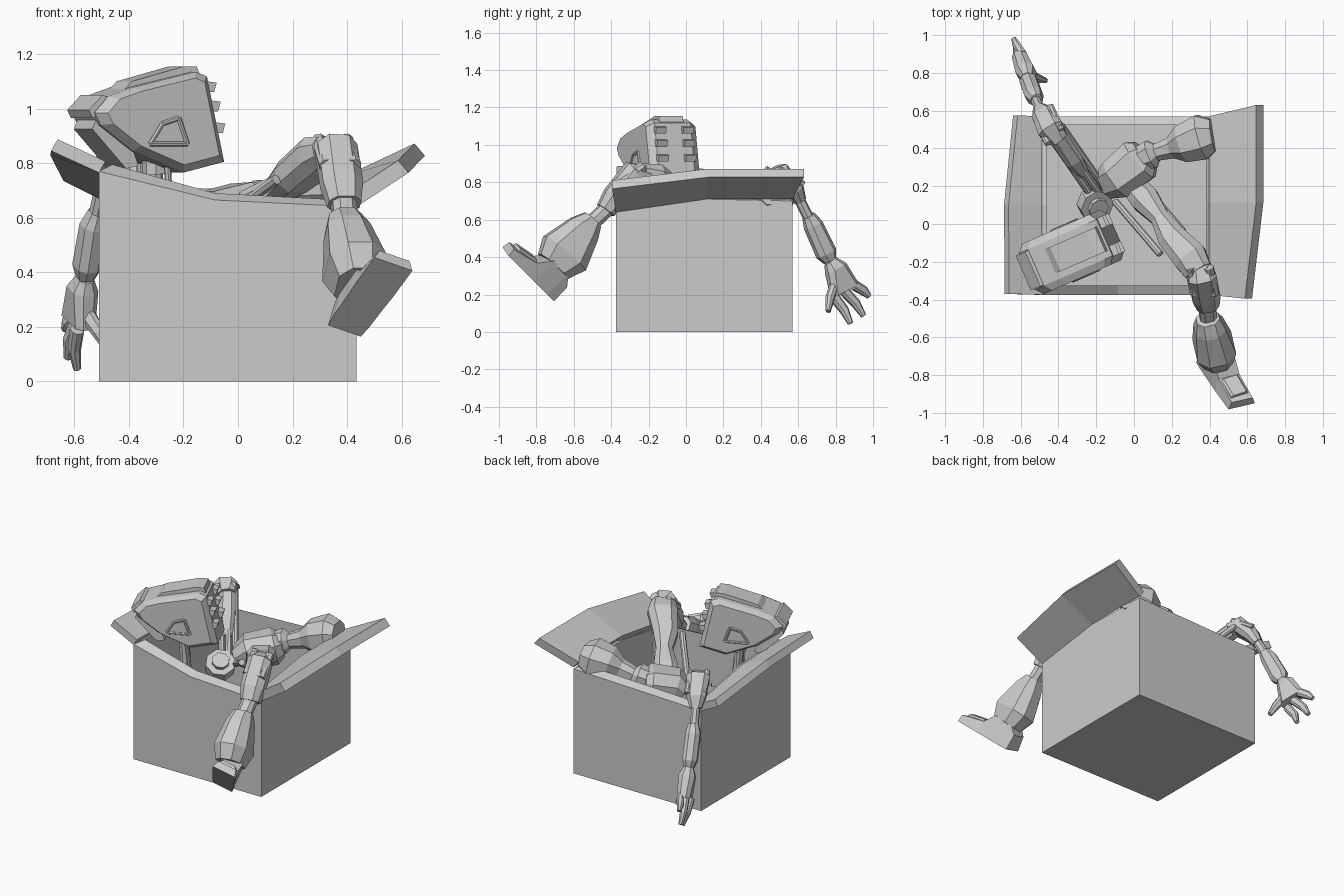
import bpy, bmesh, math
from mathutils import Vector as V


def loft(name, rings):
    """Closed solid through rings of equal point count."""
    bm = bmesh.new()
    rows = [[bm.verts.new(p) for p in r] for r in rings]
    n = len(rows[0])
    for a, b in zip(rows, rows[1:]):
        for i in range(n):
            bm.faces.new((a[i], a[(i + 1) % n], b[(i + 1) % n], b[i]))
    bm.faces.new(rows[0][::-1])
    bm.faces.new(rows[-1])
    bmesh.ops.recalc_face_normals(bm, faces=bm.faces)
    me = bpy.data.meshes.new(name)
    bm.to_mesh(me)
    bm.free()
    ob = bpy.data.objects.new(name, me)
    bpy.context.collection.objects.link(ob)
    return ob


def limb(name, secs, side):
    """Chamfered box along a path; each section is (point, width, height)."""
    pts = [V(s[0]) for s in secs]
    rings = []
    for i, (p, w, h) in enumerate(secs):
        d = (pts[min(i + 1, len(pts) - 1)] - pts[max(i - 1, 0)]).normalized()
        s = V(side)
        s = (s - d * s.dot(d)).normalized()
        n = d.cross(s)
        c = 0.28 * min(w, h)
        a, b = w / 2, h / 2
        o = [(a, b - c), (a - c, b), (c - a, b), (-a, b - c),
             (-a, c - b), (c - a, -b), (a - c, -b), (a, c - b)]
        rings.append([pts[i] + s * x + n * y for x, y in o])
    return loft(name, rings)


def rod(name, a, b, r):
    return limb(name, [(a, 2 * r, 2 * r), (b, 2 * r, 2 * r)], (0.3, 1, 0.2))


# open box
rim = [(-.51, -.375, .77), (-.085, -.375, .665), (.435, -.375, .64), (.435, .11, .71),
       (.435, .57, .70), (-.51, .57, .67), (-.51, .1, .76)]


def inset(p, z):
    return (min(max(p[0], -.46), .385), min(max(p[1], -.325), .525), z)


loft("box", [[(x, y, 0) for x, y, z in rim], rim,
             [inset(p, p[2] + .025) for p in rim], [inset(p, .05) for p in rim]])


# side flaps
def flap(name, base, tip, up):
    up = V(up)
    loft(name, [[V(b), V(t), V(t) + up, V(b) + up] for b, t in zip(base, tip)])


flap("right_flap", [(.435, -.375, .64), (.435, .11, .71), (.435, .57, .71)],
     [(.625, -.395, .765), (.685, .115, .827), (.685, .63, .827)], (-.038, 0, .045))
flap("left_flap", [(-.51, -.375, .765), (-.51, .1, .755), (-.51, .57, .67)],
     [(-.685, -.37, .845), (-.688, .1, .83), (-.64, .575, .735)], (.024, 0, .042))

# head, in a frame turned toward the front left
O, F, L = V((-.06, -.03, 0)), V((-.915, -.4, 0)), V((-.4, .915, 0))


def H(u, v, z):
    return O + F * u + L * v + V((0, 0, z))


prof = [(.036, .805), (.2, .765), (.4, .845), (.53, .94), (.555, .985),
        (.50, 1.045), (.4, 1.078), (.15, 1.135), (.105, 1.118)]


def layer(v, k):
    return [H(.29 + (u - .29) * k, v, .97 + (z - .97) * k) for u, z in prof]


loft("head", [layer(-.145, .86), layer(-.105, 1), layer(.105, 1), layer(.145, .86)])


def plate(name, poly, v0, v1):
    loft(name, [[H(u, v, z) for u, z in poly] for v in (v0, v1)])


plate("crown_plate", [(.11, 1.10), (.13, 1.155), (.18, 1.155), (.39, 1.10), (.44, 1.05)], -.07, .07)
plate("jaw", [(.54, .96), (.555, .925), (.42, .78), (.37, .79), (.4, .87)], -.085, .085)
plate("brow", [(.47, 1.03), (.52, 1.05), (.575, .995), (.56, .965)], -.1, .1)
for s in (-1, 1):
    for j, z in enumerate((.91, .99, 1.06)):
        u = .035 + (z - .83) * .23
        plate("rear_clip", [(u - .01, z), (u - .02, z + .035), (u + .06, z + .045), (u + .06, z)],
              s * .05, s * .11)
    # raised frame of the triangular cheek vent
    tri = [(.20, .87), (.35, .87), (.30, .945), (.235, .965)]
    for a, b in zip(tri, tri[1:] + tri[:1]):
        rod("cheek_vent_frame", H(a[0], s * .142, a[1]), H(b[0], s * .142, b[1]), .009)

# neck stalk
rod("neck", (-.30, -.12, .50), (-.31, -.13, .84), .03)
rod("neck_collar", (-.305, -.125, .76), (-.307, -.127, .815), .042)
for s in (-.05, .05):
    rod("neck_cable", (-.29 + s, -.10 - s, .50), (-.31 + s, -.13 - s, .80), .012)

# shoulder joint and upper arm made of rods
ax = V((.35, -.45, .82)).normalized()
j = V((-.20, .10, .54))
rod("shoulder_disc", j - ax * .05, j + ax * .02, .085)
rod("shoulder_hub", j, j + ax * .045, .05)
for k in (-.035, 0, .035):
    o = V((k, k * .6, .02 if k == 0 else 0))
    rod("upper_arm_rod", V((-.17, .14, .53)) + o, V((-.42, .50, .82)) + o, .018)
limb("upper_arm_cover", [((-.27, .27, .64), .06, .05), ((-.32, .34, .72), .10, .08),
                         ((-.40, .46, .81), .10, .09)], (.8, .5, 0))

# forearm over the rear wall
S = (.9, .4, .1)
limb("elbow", [((-.40, .45, .82), .10, .09), ((-.44, .50, .845), .14, .11),
               ((-.48, .58, .76), .12, .09), ((-.50, .61, .70), .07, .06)], S)
limb("forearm_link", [((-.49, .59, .74), .05, .055), ((-.54, .70, .52), .05, .055)], S)
limb("forearm", [((-.515, .655, .62), .06, .07), ((-.53, .68, .57), .09, .10),
                 ((-.555, .75, .42), .09, .11), ((-.56, .77, .38), .06, .07)], S)
for k in (-.035, .035):
    rod("elbow_guard", (-.42 + k, .46 + k, .87), (-.48 + k, .59 + k, .79), .018)
limb("hand", [((-.56, .77, .38), .06, .07), ((-.57, .80, .34), .10, .12),
              ((-.585, .85, .22), .08, .17)], S)
tips = [(-.635, .98, .19), (-.625, .95, .085), (-.59, .88, .045)]
for i, t in enumerate(tips):
    a = V((-.59, .90 - .055 * i, .25 - .03 * i))
    m = a.lerp(V(t), .5) + V((-.01, .01, 0))
    limb("finger", [(a, .045, .055), (m, .042, .05), (t, .025, .028)], S)
limb("thumb", [((-.57, .80, .27), .05, .06), ((-.51, .77, .18), .045, .05),
               ((-.47, .76, .11), .025, .03)], (0, 1, .2))

# leg over the front wall
S = (.85, .5, .05)
limb("thigh", [((-.04, .24, .54), .12, .12), ((.06, .13, .64), .15, .13),
               ((.14, .03, .70), .10, .10), ((.20, -.07, .75), .15, .13),
               ((.30, -.18, .83), .18, .14), ((.34, -.25, .85), .15, .10)], S)
for k in (-.06, .06):
    rod("thigh_rod", (-.04 + k, .18 + k, .56), (.2 + k, -.1 + k, .74), .018)
S = (1, .1, -.15)
limb("knee", [((.34, -.20, .83), .11, .11), ((.36, -.28, .85), .15, .13),
              ((.38, -.38, .72), .15, .13), ((.39, -.43, .65), .12, .10)], S)
for k in (-.05, .05):
    rod("knee_guard", (.345 + k, -.23, .885), (.375 + k, -.37, .79), .026)
limb("shin_link", [((.385, -.40, .68), .09, .08), ((.40, -.56, .53), .09, .08)], S)
limb("shin", [((.39, -.50, .60), .12, .11), ((.40, -.545, .55), .16, .18),
              ((.425, -.65, .42), .21, .28), ((.44, -.71, .35), .16, .20)], S)

# foot, heel to toe above the sole plane
heel, toe, side = V((.39, -.72, .185)), V((.57, -.965, .43)), V((.13, .03, -.045)).normalized()
up = side.cross(toe - heel).normalized()
if up.y < 0:
    up = -up
rings = []
for t, h, w in [(0, .10, .13), (.15, .16, .14), (.45, .15, .145), (.6, .08, .15), (1, .045, .15)]:
    c, s = heel.lerp(toe, t), side * w / 2
    rings.append([c - s, c + s, c + s * .8 + up * h, c - s * .8 + up * h])
loft("foot", rings)
c = heel.lerp(toe, .77) + up * .04
limb("toe_plate", [(heel.lerp(toe, .62) + up * .07, .10, .04),
                   (heel.lerp(toe, .92) + up * .05, .10, .04)], side)

# second leg: hip block, link and wide rounded end
limb("hip_block", [((-.14, .22, .56), .17, .14), ((-.09, .24, .60), .22, .20),
                   ((.03, .34, .63), .24, .20), ((.06, .37, .64), .17, .14)], (-.45, .9, 0))
limb("hip_link", [((0, .33, .64), .12, .12), ((.09, .37, .67), .15, .14),
                  ((.12, .38, .675), .09, .09), ((.22, .41, .71), .12, .12)], (-.3, .9, 0))
limb("stump", [((.19, .40, .70), .10, .10), ((.26, .425, .725), .20, .20),
               ((.36, .46, .75), .24, .23), ((.42, .47, .76), .17, .16)], (-.25, .9, 0))
